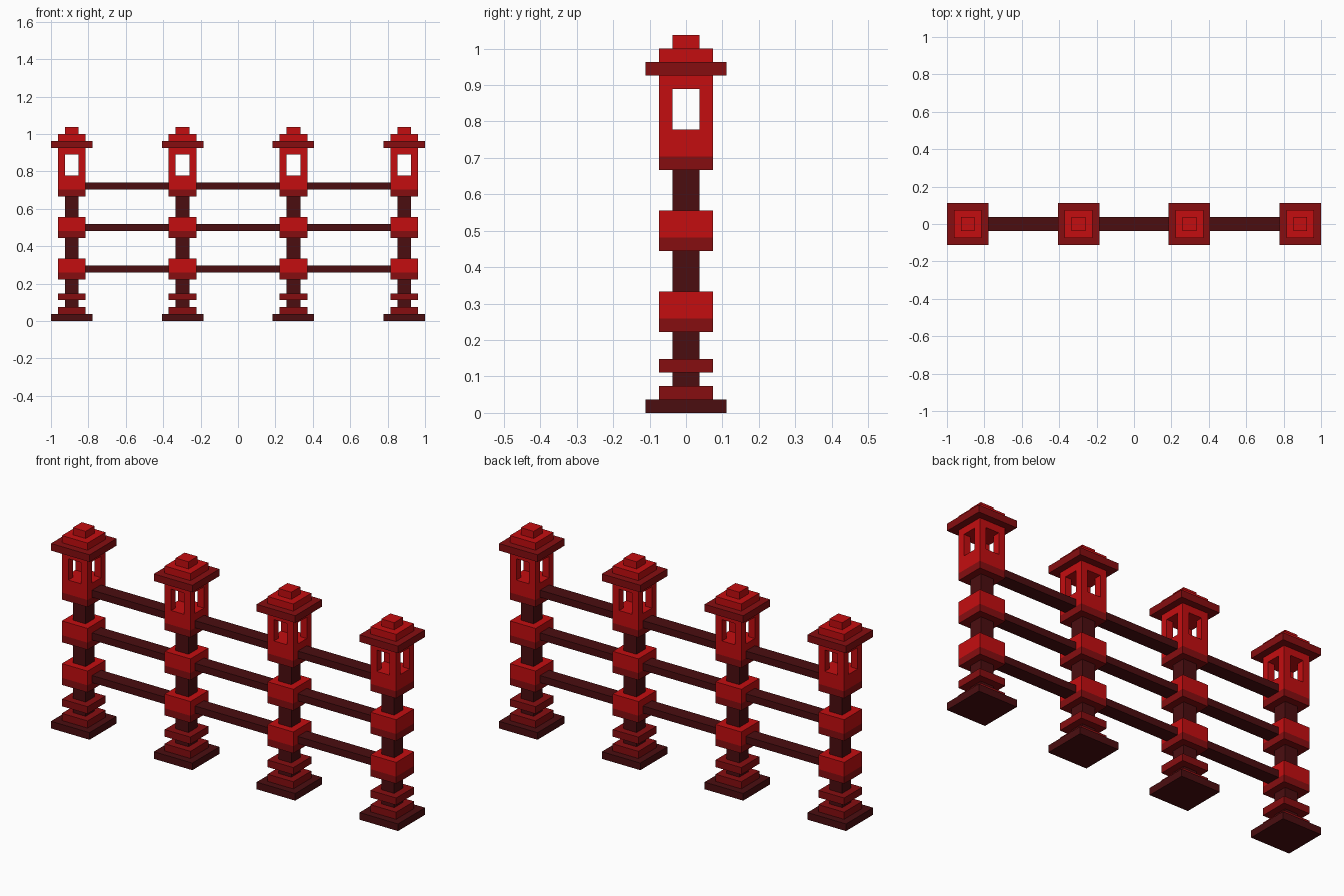
import bpy
import bmesh
from mathutils import Matrix, Vector

cube = bpy.data.objects.get("Cube")
if cube:
    bpy.data.objects.remove(cube)

U = 2 / 54  # one block
POSTS = (-24, -8, 8, 24)


def material(name, rgb):
    mat = bpy.data.materials.new(name)
    mat.use_nodes = True
    mat.diffuse_color = (*rgb, 1)
    bsdf = mat.node_tree.nodes["Principled BSDF"]
    bsdf.inputs["Base Color"].default_value = (*rgb, 1)
    bsdf.inputs["Roughness"].default_value = 0.9
    return mat


RED = material("bright red", (0.55, 0.004, 0.005))
MID = material("deep red", (0.24, 0.004, 0.005))
DARK = material("dark maroon", (0.07, 0.004, 0.005))


def boxes(name, mat, spans):
    """One object from (low corner, high corner) pairs, in blocks."""
    bm = bmesh.new()
    for low, high in spans:
        low, high = Vector(low) * U, Vector(high) * U
        place = Matrix.Translation((low + high) / 2) @ Matrix.Diagonal((*(high - low), 1))
        bmesh.ops.create_cube(bm, size=1, matrix=place)
    mesh = bpy.data.meshes.new(name)
    bm.to_mesh(mesh)
    bm.free()
    mesh.materials.append(mat)
    obj = bpy.data.objects.new(name, mesh)
    bpy.context.collection.objects.link(obj)
    return obj


def layer(name, mat, half, z0, z1):
    """The same square slab on every post."""
    boxes(name, mat, [((x - half, -half, z0), (x + half, half, z1)) for x in POSTS])


# Stepped feet
layer("foot_plate", DARK, 3, 0, 1)
layer("foot_step", MID, 2, 1, 2)
layer("foot_ring", MID, 2, 3, 4)

# Shaft pieces between the wider blocks
for i, (z0, z1) in enumerate(((2, 3), (4, 6), (9, 12), (15, 18))):
    layer(f"shaft_{i + 1}", DARK, 1, z0, z1)

# Two collars, each a bright block on a deep red band
for name, z in (("lower", 6), ("upper", 12)):
    layer(f"{name}_collar_band", MID, 2, z, z + 1)
    layer(f"{name}_collar", RED, 2, z + 1, z + 3)

# Lantern: floor, open corner posts and lintel
layer("lantern_band", MID, 2, 18, 19)
layer("lantern_base", RED, 2, 19, 21)
boxes("lantern_corners", RED,
      [((x + dx, dy, 21), (x + dx + 1, dy + 1, 24))
       for x in POSTS for dx in (-2, 1) for dy in (-2, 1)])
layer("lantern_lintel", RED, 2, 24, 25)

# Stepped roof
layer("roof_eaves", MID, 3, 25, 26)
layer("roof_step", RED, 2, 26, 27)
layer("roof_cap", RED, 1, 27, 28)

# Rails spanning neighbouring posts
for name, z in (("bottom", 7), ("middle", 13), ("top", 19)):
    boxes(f"{name}_rail", DARK,
          [((a + 2, -1, z), (b - 2, 1, z + 1)) for a, b in zip(POSTS, POSTS[1:])])
